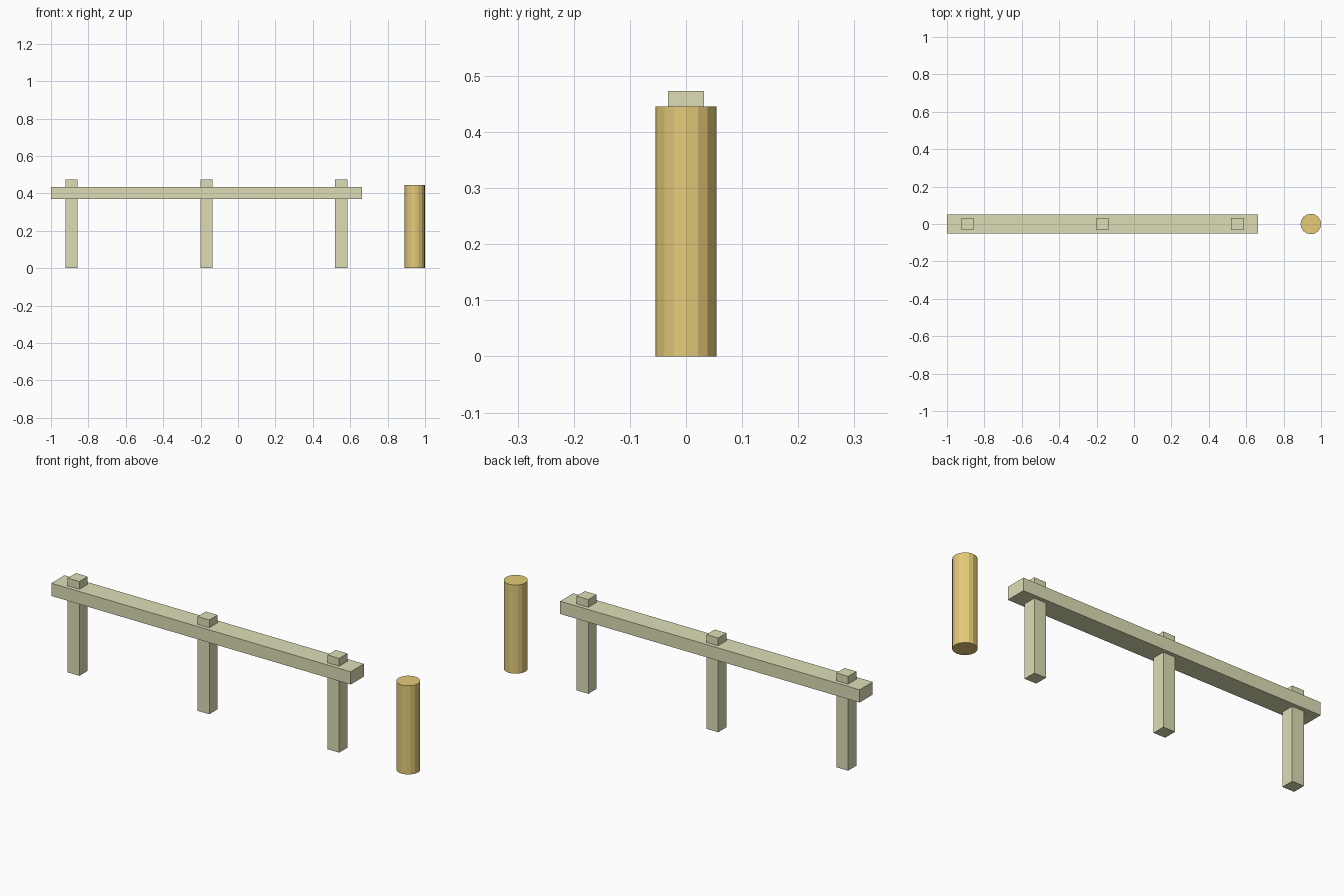
import bpy

if "Cube" in bpy.data.objects:
    bpy.data.objects.remove(bpy.data.objects["Cube"])


def material(name, color):
    mat = bpy.data.materials.new(name)
    mat.diffuse_color = (*color, 1)
    mat.use_nodes = True
    mat.node_tree.nodes["Principled BSDF"].inputs["Base Color"].default_value = mat.diffuse_color
    return mat


def box(name, size, center, mat):
    bpy.ops.mesh.primitive_cube_add(size=1, location=center)
    ob = bpy.context.object
    ob.name = name
    ob.scale = size
    bpy.ops.object.transform_apply(location=False, rotation=False, scale=True)
    ob.data.materials.append(mat)
    return ob


pale_wood = material("pale wood", (0.73, 0.73, 0.47))
golden_wood = material("golden wood", (0.78, 0.60, 0.19))

# Horizontal rail
rail_x = -0.169
box("rail", (1.662, 0.104, 0.064), (rail_x, 0, 0.402), pale_wood)

# Square posts passing through the rail
post_height = 0.473
for i in range(3):
    x = rail_x + (i - 1) * 0.721
    box(f"post_{i + 1}", (0.065, 0.065, post_height), (x, 0, post_height / 2), pale_wood)

# Free-standing round bollard, 16 flat sides
bpy.ops.mesh.primitive_cylinder_add(vertices=16, radius=0.0548, depth=0.445,
                                    location=(0.9452, 0, 0.2225))
bollard = bpy.context.object
bollard.name = "round_bollard"
bollard.data.materials.append(golden_wood)
